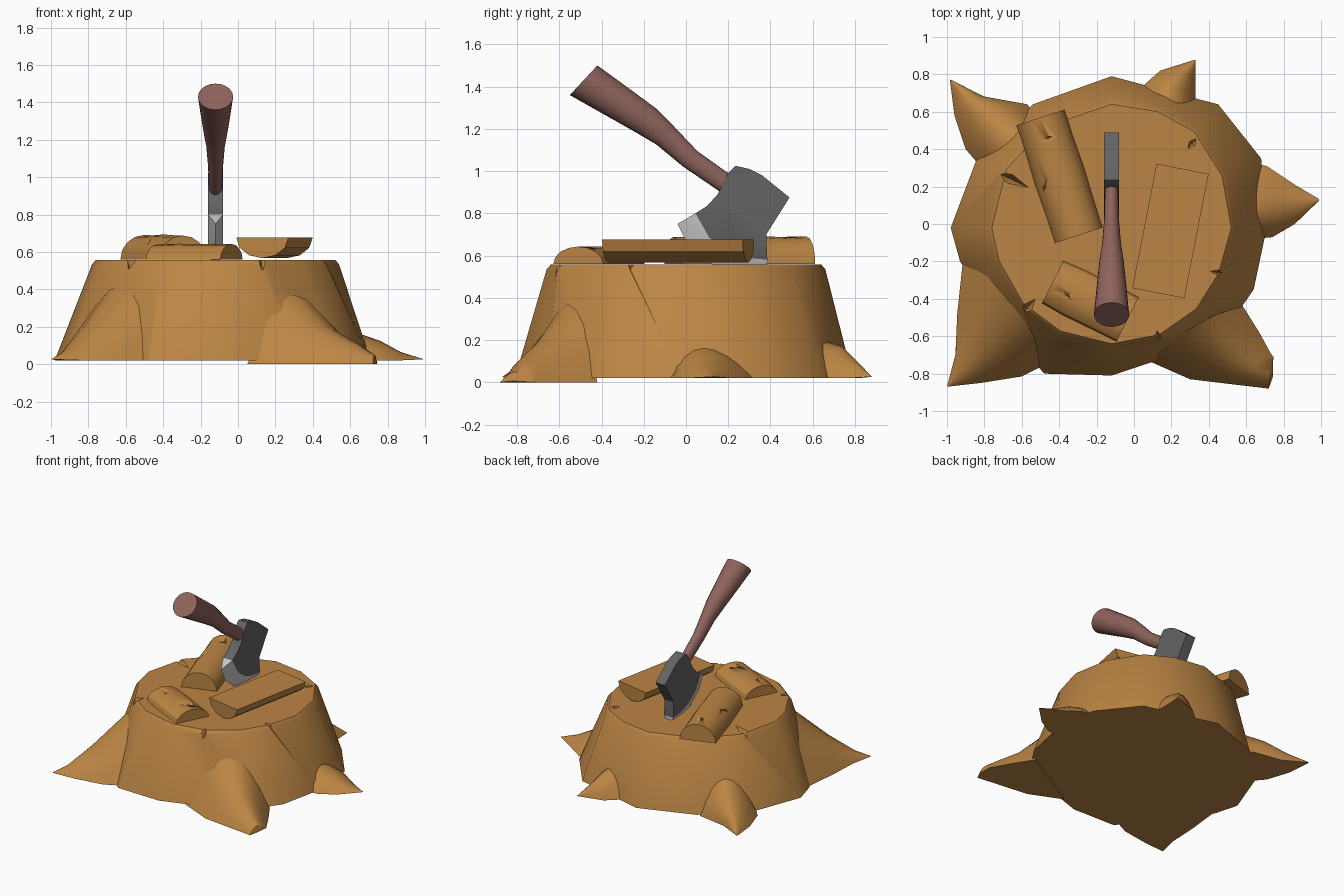
import bpy, bmesh, math, random
from mathutils import Vector, Matrix

if "Cube" in bpy.data.objects:
    bpy.data.objects.remove(bpy.data.objects["Cube"])

random.seed(4)
CX = -0.12  # stump and axe centre line


def material(name, rgb):
    m = bpy.data.materials.new(name)
    m.diffuse_color = (*rgb, 1)
    m.use_nodes = True
    m.node_tree.nodes["Principled BSDF"].inputs["Base Color"].default_value = m.diffuse_color
    return m


WOOD = material("wood", (0.50, 0.235, 0.058))
HANDLE = material("handle_wood", (0.27, 0.125, 0.105))
STEEL = material("dark_steel", (0.125, 0.125, 0.125))
EDGE = material("bright_steel", (0.58, 0.58, 0.58))


def finish(name, bm, mats, angle=30):
    bmesh.ops.remove_doubles(bm, verts=bm.verts, dist=0.0005)
    bmesh.ops.recalc_face_normals(bm, faces=bm.faces)
    me = bpy.data.meshes.new(name)
    bm.to_mesh(me)
    bm.free()
    ob = bpy.data.objects.new(name, me)
    bpy.context.collection.objects.link(ob)
    for m in mats:
        me.materials.append(m)
    bpy.ops.object.select_all(action='DESELECT')
    ob.select_set(True)
    bpy.context.view_layer.objects.active = ob
    bpy.ops.object.shade_smooth_by_angle(angle=math.radians(angle))
    return ob


def loft(name, rings, mat, angle=30):
    """Skin closed rings of equal length and cap both ends."""
    bm = bmesh.new()
    vs = [[bm.verts.new(p) for p in r] for r in rings]
    n = len(vs[0])
    for a, b in zip(vs, vs[1:]):
        for i in range(n):
            j = (i + 1) % n
            bm.faces.new((a[i], a[j], b[j], b[i]))
    bm.faces.new(vs[0])
    bm.faces.new(vs[-1])
    return finish(name, bm, [mat], angle)


# Stump: irregular outline at the ground and at the cut top
bottom = [(-.12, .79), (.18, .71), (.45, .64), (.68, .35), (.71, -.02), (.64, -.35),
          (.55, -.48), (.33, -.66), (-.12, -.81), (-.48, -.80), (-.73, -.51),
          (-.93, -.2), (-.98, -.02), (-.84, .35), (-.54, .64)]
top = [(-.12, .65), (.13, .61), (.33, .50), (.48, .26), (.53, -.02), (.46, -.27),
       (.34, -.46), (.14, -.60), (-.12, -.65), (-.40, -.58), (-.6, -.43),
       (-.73, -.2), (-.77, -.02), (-.69, .30), (-.47, .53)]


def ring(pts, s, z):
    return [(CX + (x - CX) * s, y * s, z) for x, y in pts]


stump = loft("stump", [ring(bottom, 1, .02), ring(top, 1.015, .535),
                       ring(top, .985, .557)], WOOD, 35)


# Roots: parabolic arches through left foot, ridge and right foot, ending at a tip
def root(name, sections, tip, z0=0.02):
    rings = []
    for l, m, r in sections:
        l, r, m = Vector((*l, z0)), Vector((*r, z0)), Vector(m)
        pts = []
        for i in range(9):
            t = i / 8
            pts.append(l * (2 * (t - .5) * (t - 1)) + m * (4 * t * (1 - t))
                       + r * (2 * t * (t - .5)))
        rings.append(pts)
    c = Vector((*tip, z0 + .006))
    rings.append([c + (p - c) * .04 for p in rings[-1]])
    return loft(name, rings, WOOD, 40)


root("root_front_left", [((-.91, -.15), (-.63, -.46, .42), (-.45, -.74)),
                         ((-.945, -.48), (-.79, -.66, .20), (-.60, -.815)),
                         ((-.955, -.70), (-.92, -.79, .07), (-.82, -.85))], (-1, -.87))
root("root_front_right", [((.05, -.72), (.30, -.56, .37), (.57, -.42)),
                          ((.30, -.83), (.46, -.67, .20), (.67, -.58)),
                          ((.55, -.86), (.63, -.77, .11), (.73, -.69)),
                          ((.72, -.88), (.73, -.80, .05), (.745, -.71))], (.742, -.82), 0)
root("root_right", [((.64, -.08), (.63, .08, .17), (.62, .33)),
                    ((.74, -.07), (.76, .10, .125), (.71, .31)),
                    ((.86, .0), (.87, .11, .065), (.86, .21))], (.995, .13))
root("root_back", [((.35, .57), (.17, .60, .21), (-.02, .66)),
                   ((.33, .66), (.20, .74, .17), (.05, .74)),
                   ((.33, .77), (.25, .81, .10), (.14, .82))], (.33, .88))
root("root_back_left", [((-.53, .58), (-.64, .44, .27), (-.84, .33)),
                        ((-.57, .64), (-.76, .57, .19), (-.90, .40)),
                        ((-.80, .68), (-.88, .67, .10), (-.96, .58))], (-.985, .775))


# Split logs: half rounds, flat side down or up
def log(name, a, b, half_w, height, z, flip=False, rough=0.0, stops=(0, 1), n=8):
    a, b = Vector((*a, z)), Vector((*b, z))
    side = (b - a).normalized().cross(Vector((0, 0, 1)))
    sign = -1 if flip else 1
    rings = []
    for s in stops:
        k = 1 + random.uniform(-rough, rough)
        c = a.lerp(b, s)
        rings.append([c + side * half_w * k * math.cos(math.pi * i / n)
                      + Vector((0, 0, sign * height * k * math.sin(math.pi * i / n)))
                      for i in range(n + 1)])
    return loft(name, rings, WOOD, 28)


log_left = log("split_log_left", (-.50, .57), (-.295, -.06), .14, .135, .56,
               rough=.06, stops=(0, .2, .5, .75, 1))
log_front = log("split_log_front", (-.435, -.31), (-.035, -.51), .128, .08, .56,
                rough=.06, stops=(0, .3, .55, 1))
log("split_log_right", (.26, .295), (.13, -.37), .142, .11, .677, flip=True, n=6)


# Cracks: thin pyramids cut out of the stump rim and logs
bm = bmesh.new()
for x, y, z, ang, l, w, d in [
        (-.66, .24, .557, -25, .14, .035, .06), (.31, .43, .557, 50, .05, .025, .05),
        (.45, -.26, .557, -10, .06, .02, .05), (.13, -.61, .557, 100, .05, .03, .07),
        (-.57, -.45, .557, 50, .08, .035, .08), (-.46, .46, .70, 15, .05, .018, .05),
        (-.48, .19, .675, 75, .07, .02, .05), (-.36, .58, .68, -60, .06, .03, .09),
        (-.10, -.46, .64, 40, .06, .02, .05), (-.36, -.38, .64, -50, .05, .018, .04)]:
    mat = Matrix.Translation((x, y, z)) @ Matrix.Rotation(math.radians(ang), 4, 'Z')
    r = [bm.verts.new(mat @ Vector(p)) for p in
         [(-l, 0, .02), (0, -w, .02), (l, 0, .02), (0, w, .02)]]
    tip = bm.verts.new(mat @ Vector((0, 0, -d)))
    bm.faces.new(r)
    for i in range(4):
        bm.faces.new((r[i], r[(i + 1) % 4], tip))
cutter = finish("crack_cutter", bm, [WOOD])
for ob in (stump, log_left, log_front):
    mod = ob.modifiers.new("cracks", 'BOOLEAN')
    mod.operation, mod.solver, mod.object = 'DIFFERENCE', 'EXACT', cutter
cutter.hide_render = True
cutter.hide_set(True)

# Axe head: dark body with a wedge that narrows to a sharp edge
body = [(.49, .875), (.36, .98), (.30, 1.01), (.235, 1.025), (.20, .99), (.15, .89), (.10, .835)]
bevel = [(.045, .80), (.11, .685), (.20, .62), (.29, .59), (.385, .58)]
sharp = [(-.04, .75), (.01, .65), (.12, .56), (.24, .52), (.38, .51)]
outline = body + bevel + [(.38, .70)]
bm = bmesh.new()
sides = [[bm.verts.new((CX + sx * .04, y, z)) for y, z in outline] for sx in (-1, 1)]
tips = [bm.verts.new((CX, y, z)) for y, z in sharp]
k, n = len(body), len(outline)
for s in sides:
    bm.faces.new(s)
    for i in range(4):
        bm.faces.new((s[k + i], s[k + i + 1], tips[i + 1], tips[i])).material_index = 1
for i in range(n):
    if not k <= i < k + 4:
        j = (i + 1) % n
        bm.faces.new((sides[0][i], sides[0][j], sides[1][j], sides[1][i]))
for e, t in ((k, tips[0]), (k + 4, tips[-1])):
    bm.faces.new((sides[0][e], sides[1][e], t)).material_index = 1
finish("axe_head", bm, [STEEL, EDGE])

# Axe handle: round bar that flares to the grip end
rings = []
for y, z, rx, rv in [(.25, .90, .036, .048), (.175, .95, .036, .048), (.02, 1.058, .04, .05),
                     (-.10, 1.17, .05, .06), (-.19, 1.24, .064, .075),
                     (-.34, 1.337, .08, .086), (-.485, 1.43, .094, .096)]:
    rings.append([(CX + rx * math.cos(a), y + rv * .68 * math.sin(a), z + rv * .73 * math.sin(a))
                  for a in (2 * math.pi * i / 20 for i in range(20))])
loft("axe_handle", rings, HANDLE, 40)
